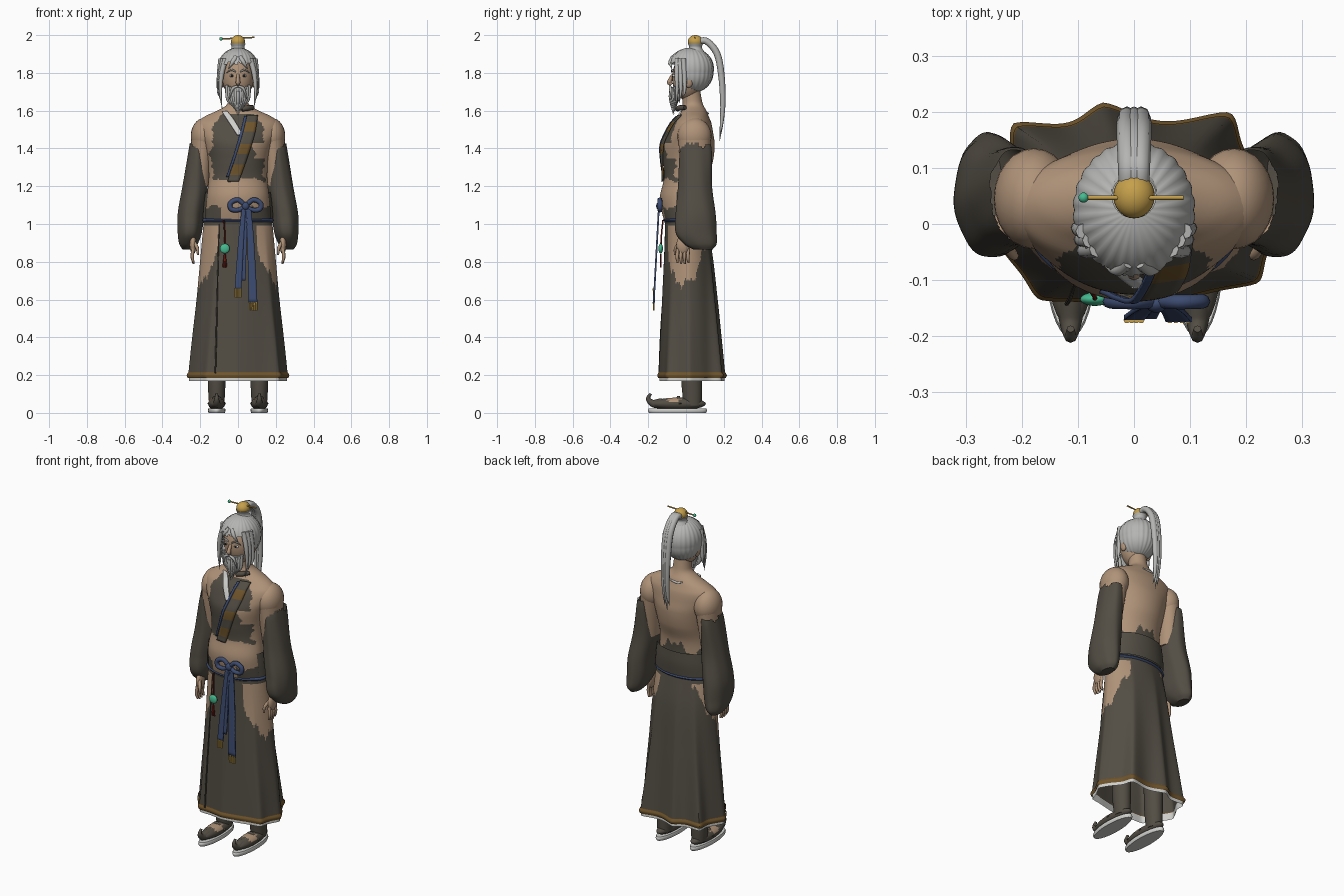
import bpy, bmesh
from math import sin, cos, pi, atan2, sqrt, exp, radians
from mathutils import Vector

if "Cube" in bpy.data.objects:
    bpy.data.objects.remove(bpy.data.objects["Cube"])


def paint(name, *rgb):
    m = bpy.data.materials.new(name)
    m.use_nodes = True
    m.diffuse_color = (*rgb, 1)
    m.node_tree.nodes["Principled BSDF"].inputs["Base Color"].default_value = (*rgb, 1)
    return m


ROBE = paint("robe cloth", .085, .075, .058)
SKIN = paint("skin", .43, .29, .19)
HAIR = paint("grey hair", .46, .46, .45)
GOLD = paint("gold", .56, .35, .07)
BLUE = paint("blue cord", .045, .07, .16)
JADE = paint("jade", .06, .5, .28)
RED = paint("red thread", .17, .014, .01)
WHITE = paint("white cloth", .62, .62, .6)
TRIM = paint("brown trim", .16, .09, .025)
BLACK = paint("black", .012, .01, .01)


def finish(name, bm, mats, rule=None):
    """Colour faces by rule (negative removes them) and link the object."""
    mats = mats if isinstance(mats, (list, tuple)) else [mats]
    bmesh.ops.recalc_face_normals(bm, faces=bm.faces)
    gone = []
    for f in bm.faces:
        k = rule(*f.calc_center_median()) if rule else 0
        f.material_index = max(k, 0)
        if k < 0:
            gone.append(f)
    bmesh.ops.delete(bm, geom=gone, context='FACES')
    me = bpy.data.meshes.new(name)
    bm.to_mesh(me)
    bm.free()
    for m in mats:
        me.materials.append(m)
    ob = bpy.data.objects.new(name, me)
    bpy.context.collection.objects.link(ob)
    bpy.ops.object.select_all(action='DESELECT')
    ob.select_set(True)
    bpy.context.view_layer.objects.active = ob
    bpy.ops.object.shade_smooth_by_angle(angle=.8)
    return ob


def skin_rings(bm, rings, caps=True):
    vs = [[bm.verts.new(p) for p in r] for r in rings]
    n = len(vs[0])
    for a, b in zip(vs, vs[1:]):
        for j in range(n):
            bm.faces.new((a[j], a[(j + 1) % n], b[(j + 1) % n], b[j]))
    if caps:
        bm.faces.new(vs[0])
        bm.faces.new(vs[-1])


def section(table, z):
    """Smooth in-between section of a table of (z, cx, cy, rx, ry)."""
    i = 0
    while i < len(table) - 2 and z > table[i + 1][0]:
        i += 1
    p, q = table[i], table[i + 1]
    o, r = table[max(i - 1, 0)], table[min(i + 2, len(table) - 1)]
    h = q[0] - p[0]
    t = min(max((z - p[0]) / h, 0), 1)
    out = []
    for k in range(1, len(p)):
        m0 = (q[k] - o[k]) / (q[0] - o[0]) * h
        m1 = (r[k] - p[k]) / (r[0] - p[0]) * h
        out.append((1 + 2 * t) * (1 - t) ** 2 * p[k] + t * (1 - t) ** 2 * m0
                   + t * t * (3 - 2 * t) * q[k] - t * t * (1 - t) * m1)
    return out


def loft(name, table, mats, rule=None, n=32, rows=24, fold=None, caps=True):
    bm, rings = bmesh.new(), []
    for i in range(rows + 1):
        z = table[0][0] + (table[-1][0] - table[0][0]) * i / rows
        cx, cy, rx, ry = section(table, z)
        ring = []
        for j in range(n):
            a = 2 * pi * j / n
            f = fold(a, z) if fold else 1
            ring.append((cx + rx * f * cos(a), cy + ry * f * sin(a), z))
        rings.append(ring)
    skin_rings(bm, rings, caps)
    return finish(name, bm, mats, rule)


def tube(name, pts, mat, n=8, steps=6, ref=(0, 1, 0)):
    """Tapered tube through points (x, y, z, radius)."""
    table = [(i, *p) for i, p in enumerate(pts)]
    count = (len(pts) - 1) * steps
    path = [section(table, i / steps) for i in range(count + 1)]
    bm, rings = bmesh.new(), []
    for i, (x, y, z, r) in enumerate(path):
        t = Vector(path[min(i + 1, count)][:3]) - Vector(path[max(i - 1, 0)][:3])
        side = t.cross(Vector(ref)).normalized()
        up = side.cross(t).normalized()
        rings.append([Vector((x, y, z)) + r * (side * cos(2 * pi * j / n)
                      + up * sin(2 * pi * j / n)) for j in range(n)])
    skin_rings(bm, rings)
    return finish(name, bm, mat)


def ball(name, loc, size, mats, rule=None, fold=None, u=24, v=16):
    bm = bmesh.new()
    bmesh.ops.create_uvsphere(bm, u_segments=u, v_segments=v, radius=1)
    for p in bm.verts:
        f = fold(p.co) if fold else 1
        p.co = Vector([loc[k] + p.co[k] * size[k] * f for k in range(3)])
    return finish(name, bm, mats, rule)


def strip(name, pts, depth, mats, rule=None):
    """Cloth band through (x, z, width), laid on the surface y = depth(x, z)."""
    table = [(i, *p) for i, p in enumerate(pts)]
    bm, rows, steps = bmesh.new(), [], 12 * (len(pts) - 1)
    for i in range(steps + 1):
        x, z, w = section(table, i / 12)
        rows.append([bm.verts.new((x + w * k, depth(x + w * k, z), z))
                     for k in (-.5, -.25, 0, .25, .5)])
    for a, b in zip(rows, rows[1:]):
        for j in range(4):
            bm.faces.new((a[j], a[j + 1], b[j + 1], b[j]))
    mod = finish(name, bm, mats, rule).modifiers.new("thickness", 'SOLIDIFY')
    mod.thickness, mod.offset = .009, 0


def jag(u):
    return .5 * sin(u) + .3 * sin(2.3 * u + 1) + .2 * sin(5.1 * u)


# Torso and neck, with the torn robe on the chest
TORSO = [(.98, 0, -.005, .178, .1), (1.08, 0, -.01, .17, .122), (1.15, 0, -.015, .165, .122),
         (1.24, 0, -.002, .155, .115), (1.33, 0, .01, .16, .132), (1.42, 0, .014, .183, .138),
         (1.48, 0, .022, .21, .122), (1.535, 0, .032, .215, .102), (1.57, 0, .04, .175, .08),
         (1.6, 0, .042, .11, .066), (1.625, 0, .038, .066, .056), (1.65, 0, .033, .052, .052),
         (1.74, 0, .02, .05, .05)]


def chest_rule(x, y, z):
    if y > .03:
        return 0 if z < 1.195 + .06 * jag(x * 28 + 1.5) else 1
    if z < 1.09 + .015 * jag(x * 40):
        return 0 if abs(x + .01) > .08 or z < 1.02 else 1
    wide = .14 + .018 * jag(z * 38) - (.06 if x > 0 and 1.35 < z < 1.43 else 0)
    wide -= max(0, z - 1.48) * .5
    return 0 if 1.235 + .015 * jag(x * 32) < z < 1.58 and abs(x) < wide else 1


loft("torso", TORSO, [ROBE, SKIN], chest_rule, n=160, rows=120)


def chest(x, z, off=.008):
    cx, cy, rx, ry = section(TORSO, z)
    return cy - ry * sqrt(max(0, 1 - (x / rx) ** 2)) - off


# Crossed collar bands
strip("collar_band", [(.075, 1.575, .06), (.057, 1.48, .065), (.02, 1.36, .065), (-.025, 1.225, .06)],
      chest, [ROBE, TRIM], lambda x, y, z: 1 if sin(z * 55) > .1 else 0)
strip("collar_blue_edge", [(.04, 1.57, .014), (.018, 1.48, .014), (-.018, 1.36, .014), (-.055, 1.25, .012)],
      lambda x, z: chest(x, z, .012), BLUE)
strip("inner_collar", [(-.07, 1.595, .03), (-.035, 1.545, .035), (.012, 1.47, .03)],
      lambda x, z: chest(x, z, .006), WHITE)
tube("collar_roll", [(.02, -.045, 1.607, .012), (.05, -.035, 1.614, .015), (.08, -.005, 1.617, .012)], ROBE)
tube("nape_collar", [(-.05, .105, 1.59, .004), (-.02, .115, 1.585, .006), (.03, .112, 1.59, .004)], WHITE)

# Skirt with folds that flare toward the hem, torn over the hips
SKIRT = [(.185, 0, .018, .25, .156), (.4, 0, .017, .232, .147), (.6, 0, .015, .213, .138),
         (.85, 0, .01, .194, .124), (1.03, 0, -.003, .18, .107)]
FOLDS = [(0, .06), (59, .3), (100, .24), (130, .3), (180, .06), (235, .15), (268, .05), (319, .15)]


def folds(a, z):
    flare = min(1, max(0, (1.02 - z) / .82))
    bump = 0
    for angle, amp in FOLDS:
        d = (a - radians(angle) + pi) % (2 * pi) - pi
        bump += amp * exp(-abs(d / .19) ** 1.5)
    return 1 + flare * bump


def skirt_rule(x, y, z):
    t = atan2(y * 1.5, abs(x))
    tear = .69 + .3 * max(0, abs(t + .1) - .3) + .04 * jag(t * 11 + x * 3)
    if x < 0 and y > 0:
        tear += .08
    if z < .212:
        return 2
    return 1 if z > tear and -.95 < t < .95 and z < .99 else 0


loft("skirt", SKIRT, [ROBE, SKIN, TRIM], skirt_rule, n=180, rows=110, fold=folds, caps=False)
loft("skirt_hem", [(.185, 0, .018, .252, .158), (.2, 0, .018, .256, .162), (.214, 0, .018, .25, .156)],
     TRIM, n=180, rows=6, fold=folds, caps=False)
loft("under_skirt", [(.168, 0, .018, .246, .152), (.21, 0, .018, .244, .15)], WHITE,
     n=180, rows=2, fold=folds, caps=False)
tube("skirt_front_edge", [(-.1, -.097, 1, .003), (-.107, -.112, .75, .003), (-.114, -.132, .45, .004),
                          (-.12, -.142, .21, .004)], ROBE)

# Waist sash and cord
loft("back_sash", [(1.03, 0, .0, .186, .116), (1.1, 0, -.002, .181, .123), (1.17, 0, -.004, .172, .122)],
     ROBE, lambda x, y, z: 0 if y > -.045 else -1, n=64, rows=10, caps=False)
loft("waist_cord", [(1.01, 0, -.003, .182, .109), (1.02, 0, -.003, .189, .119), (1.03, 0, -.003, .182, .109)],
     BLUE, n=64, rows=6, caps=False)

# Bow with two loops, hanging ends and tassels
for side in (-1, 1):
    tube("bow_loop", [(.04, -.138, 1.095, .012), (.04 + side * .04, -.139, 1.128, .013),
                      (.04 + side * .08, -.138, 1.11, .013), (.04 + side * .075, -.138, 1.078, .013),
                      (.04 + side * .035, -.139, 1.075, .012), (.04, -.138, 1.095, .012)], BLUE)
ball("bow_knot", (.04, -.142, 1.095), (.02, .016, .022), BLUE)


def hang(x, z):
    return -.143 - .027 * min(1, max(0, 1.1 - z) * 2)


for top, low, bottom, w in ((.03, .0, .65, .036), (.055, .08, .58, .046), (.045, .03, .7, .02)):
    strip("sash_end", [(top, 1.085, w * .6), ((top + low) / 2, .9, w * .8), (low, bottom, w)], hang, BLUE)
    for k in (-.36, -.12, .12, .36) if bottom < .7 else ():
        x = low + k * w
        tube("sash_tassel", [(x, -.171, bottom + .008, .006), (x * 1.02, -.171, bottom - .038, .005)], GOLD, n=6)

# Jade pendant on a red thread
tube("pendant_thread", [(-.075, -.122, 1.02, .004), (-.07, -.13, .94, .004), (-.07, -.134, .85, .005)], RED)
ball("pendant", (-.07, -.134, .87), (.026, .012, .026), JADE)
for k in (-1, 0, 1):
    tube("pendant_tassel", [(-.07, -.134, .84, .005), (-.07 + k * .009, -.134, .77, .004)], RED, n=6)

# Shoulders, arms, sleeves, hands, legs and shoes
SLEEVE = [(.865, .265, .09, .028, .05), (.89, .263, .077, .047, .083), (.95, .256, .053, .063, .108),
          (1.05, .249, .05, .07, .106), (1.2, .226, .048, .067, .09), (1.38, .213, .053, .05, .085),
          (1.44, .212, .056, .041, .074)]
for s, tag in ((1, "left_"), (-1, "right_")):
    ball(tag + "shoulder", (s * .178, .045, 1.465), (.072, .09, .096), SKIN)
    loft(tag + "upper_arm", [(1.2, s * .2, .045, .05, .06), (1.35, s * .19, .045, .058, .078),
                             (1.45, s * .182, .045, .066, .086)], SKIN)
    loft(tag + "sleeve", [(z, s * x, y, rx, ry) for z, x, y, rx, ry in SLEEVE], [ROBE],
         lambda x, y, z: 0 if z < 1.42 + .02 * jag(y * 50) else -1, n=48, rows=60,
         fold=lambda a, z: 1 + .015 * cos(7 * a + z * 8))
    ball(tag + "palm", (s * .238, -.015, .89), (.018, .036, .05), SKIN)
    for k in range(4):
        y = -.044 + k * .019
        tube(tag + "finger", [(s * .238, y, .87, .009), (s * .242, y - .003, .825, .009),
                              (s * .235, y, .785 + .006 * abs(k - 1.5), .005)], SKIN, ref=(1, 0, 0))
    tube(tag + "thumb", [(s * .23, -.035, .9, .01), (s * .215, -.055, .87, .009),
                         (s * .212, -.058, .835, .005)], SKIN)
    loft(tag + "leg", [(.04, s * .113, .035, .04, .048), (.1, s * .113, .033, .044, .052),
                       (.17, s * .113, .03, .047, .055), (.5, s * .11, .03, .053, .058)], ROBE)
    # The vamp is open over the instep
    ball(tag + "shoe", (s * .113, -.04, .048), (.045, .145, .033), [ROBE, SKIN],
         lambda x, y, z: 1 if z > .055 and -.1 < y < -.03 else 0, u=32, v=24)
    tube(tag + "shoe_strap", [(s * .07, -.03, .045, .009), (s * .113, -.04, .081, .01),
                              (s * .156, -.03, .045, .009)], ROBE)
    tube(tag + "curled_toe", [(s * .113, -.13, .05, .028), (s * .113, -.175, .05, .02),
                              (s * .113, -.2, .075, .012), (s * .113, -.187, .102, .007)], ROBE, ref=(1, 0, 0))
    loft(tag + "sole", [(0, s * .113, -.045, .043, .15), (.012, s * .113, -.045, .047, .157),
                        (.024, s * .113, -.045, .044, .152)], WHITE, rows=4)

# Head and face
ball("head", (0, .007, 1.775), (.082, .081, .12), SKIN)
tube("nose", [(0, -.07, 1.79, .008), (0, -.084, 1.762, .011), (0, -.088, 1.748, .012), (0, -.076, 1.738, .008)],
     SKIN, ref=(1, 0, 0))
for s, tag in ((1, "left_"), (-1, "right_")):
    ball(tag + "ear", (s * .086, .015, 1.755), (.014, .022, .034), SKIN)
    ball(tag + "eye", (s * .033, -.064, 1.785), (.014, .009, .008), WHITE)
    ball(tag + "pupil", (s * .033, -.071, 1.785), (.007, .004, .007), BLACK)
    tube(tag + "eyebrow", [(s * .012, -.076, 1.806, .004), (s * .035, -.073, 1.816, .005),
                           (s * .062, -.06, 1.8, .002)], HAIR)
    tube(tag + "moustache", [(s * .002, -.084, 1.73, .006), (s * .03, -.082, 1.715, .008),
                             (s * .046, -.075, 1.66, .002)], HAIR)
    # Loose locks framing the face
    for k in range(3):
        tube(tag + "side_lock", [(s * (.066 + .012 * k), -.045 + .016 * k, 1.875, .014),
                                 (s * (.087 + .006 * k), -.048 + .02 * k, 1.79, .013),
                                 (s * (.093 + .005 * k), -.048 + .02 * k, 1.7, .008),
                                 (s * (.084 + .005 * k), -.052 + .015 * k, 1.61 + .03 * k, .001)], HAIR)
    tube(tag + "forelock", [(s * .01, -.068, 1.885, .012), (s * .03, -.082, 1.855, .011),
                            (s * .052, -.075, 1.82, .001)], HAIR)

# Beard of tapering strands over a soft core
loft("beard_core", [(1.6, 0, -.066, .008, .008), (1.65, 0, -.06, .03, .02), (1.69, 0, -.048, .05, .034),
                    (1.725, 0, -.03, .064, .046)], HAIR, fold=lambda a, z: 1 + .06 * cos(11 * a), n=64)
for k in range(-5, 6):
    x, back = k * .012, abs(k) * .006
    tube("beard_strand", [(x, -.08 + back, 1.705 + back, .009), (x * .9, -.081 + back, 1.66, .009),
                          (x * .5, -.066 + back * .5, 1.575 + abs(k) * .01, .001)], HAIR)


# Combed hair, topknot, pin and long tail
def hair_rule(x, y, z):
    if y < -.035:
        low = 1.85 + .012 * jag(x * 110)
    else:
        low = 1.79 - .11 * min(1, (y + .035) / .08)
    return 0 if z > low else -1


ball("combed_hair", (0, .025, 1.822), (.108, .121, .113), HAIR, hair_rule,
     lambda d: .985 + .03 * abs(sin(13 * atan2(d.y, d.x))) * (1 - d.z ** 4) + .2 * max(0, -d.z - .2),
     u=104, v=48)
loft("topknot_base", [(1.915, 0, .05, .045, .045), (1.935, 0, .05, .034, .034), (1.955, 0, .05, .04, .04)], HAIR)
ball("topknot_crown", (0, .05, 1.966), (.037, .04, .034), GOLD)
tube("hair_pin", [(-.085, .047, 1.98, .004), (.088, .047, 1.988, .004)], GOLD)
ball("pin_bead", (-.09, .047, 1.98), (.009, .009, .009), JADE)
for k in (-1, 0, 1):
    x = k * .011
    tube("hair_tail", [(x, .06, 1.965, .016), (x, .11, 1.967, .018), (x * 1.2, .165, 1.9, .018),
                       (x * 1.2, .188, 1.78, .017), (x * 1.1, .195, 1.64, .014),
                       (x, .188, 1.53, .009), (x * 1.4, .178, 1.44 + .03 * abs(k), .001)], HAIR, ref=(1, 0, 0))
